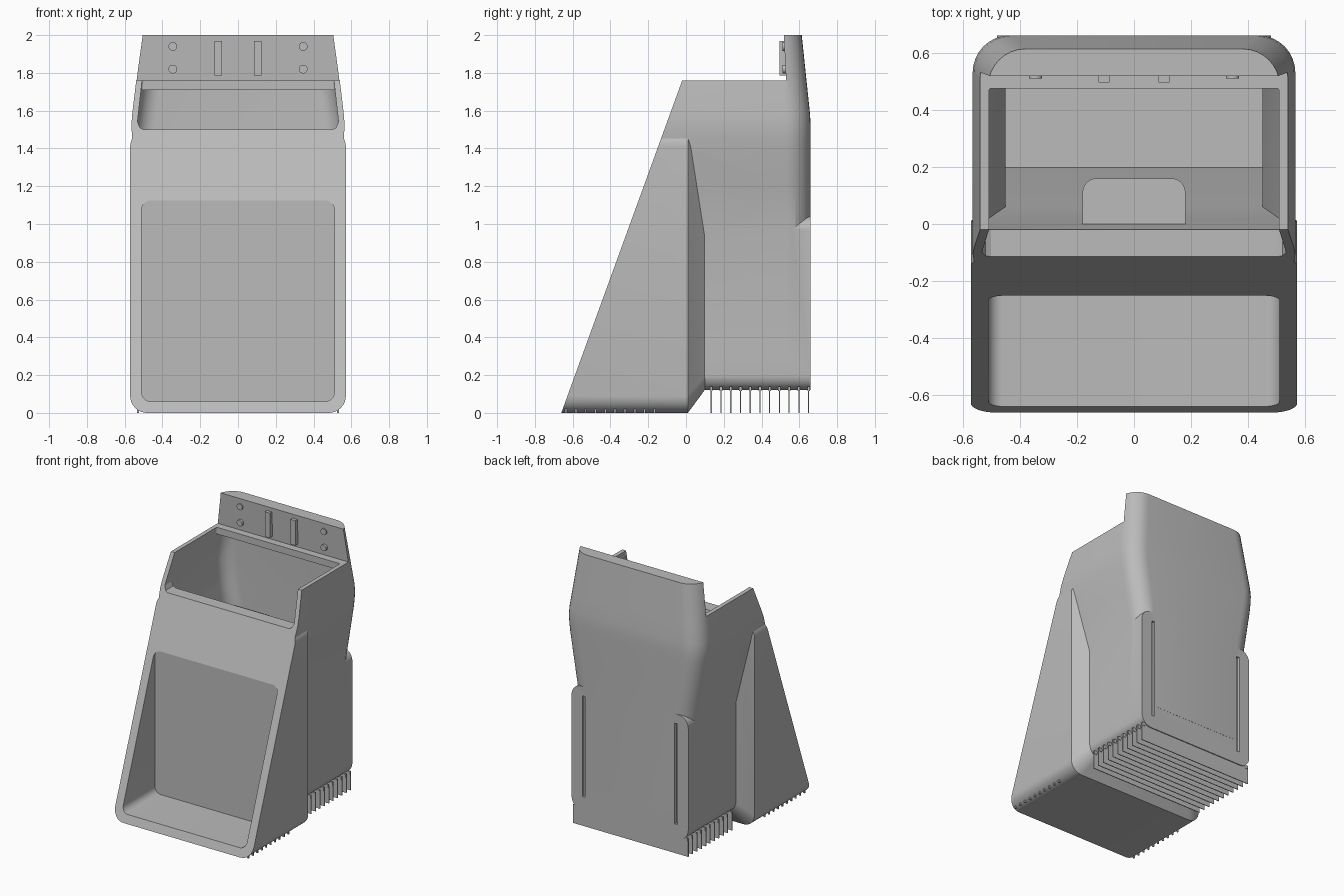
import bpy, bmesh, math
from mathutils import Vector

cube = bpy.data.objects.get("Cube")
if cube:
    bpy.data.objects.remove(cube, do_unlink=True)

GREY = (0.5, 0.5, 0.5, 1)
mat = bpy.data.materials.new("light grey plastic")
mat.use_nodes = True
mat.diffuse_color = GREY
mat.node_tree.nodes["Principled BSDF"].inputs["Base Color"].default_value = GREY


def loft(name, rings):
    """Closed solid through rings that share a point count."""
    bm = bmesh.new()
    rows = [[bm.verts.new(p) for p in ring] for ring in rings]
    n = len(rows[0])
    for a, b in zip(rows, rows[1:]):
        for i in range(n):
            bm.faces.new((a[i], a[(i + 1) % n], b[(i + 1) % n], b[i]))
    bm.faces.new(rows[0])
    bm.faces.new(rows[-1])
    bmesh.ops.recalc_face_normals(bm, faces=bm.faces)
    mesh = bpy.data.meshes.new(name)
    bm.to_mesh(mesh)
    bm.free()
    mesh.materials.append(mat)
    obj = bpy.data.objects.new(name, mesh)
    bpy.context.collection.objects.link(obj)
    return obj


def box(name, x0, x1, y0, y1, z0, z1):
    return loft(name, [[(x0, y0, z), (x1, y0, z), (x1, y1, z), (x0, y1, z)] for z in (z0, z1)])


def arc(cx, cy, r, start, steps=8):
    angles = [math.radians(start + 90 * i / steps) for i in range(steps + 1)]
    return [(cx + r * math.cos(a), cy + r * math.sin(a)) for a in angles]


def upright_ring(hx, z0, z1, r, y):
    """Rounded rectangle facing the front."""
    pts = (arc(hx - r, z1 - r, r, 0) + arc(r - hx, z1 - r, r, 90)
           + arc(r - hx, z0 + r, r, 180) + arc(hx - r, z0 + r, r, 270))
    return [(x, y, z) for x, z in pts]


def level_ring(z, hx, front, back, r):
    """Horizontal outline with a square front and rounded back corners."""
    pts = arc(hx - r, back - r, r, 0) + arc(r - hx, back - r, r, 90)
    return [(x, y, z) for x, y in pts + [(-hx, front), (hx, front)]]


def combine(body, other, operation):
    mod = body.modifiers.new("bool", 'BOOLEAN')
    mod.operation, mod.solver, mod.object = operation, 'EXACT', other
    bpy.context.view_layer.update()
    done = body.evaluated_get(bpy.context.evaluated_depsgraph_get())
    mesh = bpy.data.meshes.new_from_object(done)
    body.modifiers.clear()
    body.data = mesh
    bpy.data.objects.remove(other, do_unlink=True)


def width(z):
    """Half width of the flared shell at a height."""
    if z > 1.5:
        return 0.57 - 0.12 * (z - 1.5)
    return 0.48 + 0.09 * max(0, z - 0.94) / 0.56


# flared shell, softened at its widest level
levels = [0.3, 0.94, 1.2, 1.4, 1.46, 1.52, 1.58, 1.7, 2.0]
body = loft("hopper_body", [
    level_ring(z, width(z) - (0.003 if 1.45 < z < 1.55 else 0), -0.7,
               0.66 - 0.105 * max(0, z - 1.55), 0.13) for z in levels])

# lower back housing and tapered front housing
combine(body, loft("back_housing", [upright_ring(0.48, 0.12, 1.04, 0.08, y) for y in (0.05, 0.659)]), 'UNION')
combine(body, loft("front_housing", [
    upright_ring(0.571, 0, 1.5, 0.09, -0.75), upright_ring(0.571, 0, 1.5, 0.09, 0.01),
    upright_ring(0.478, 0.122, 1.4, 0.07, 0.1)]), 'UNION')

# sloped front cut and flat top cut in front of the back plate
combine(body, loft("slope_cutter", [
    [(x, -0.66 - 0.0364, -0.1), (x, 0.1036, 2.1), (x, -1, 2.1), (x, -1, -0.1)] for x in (-1, 1)]), 'DIFFERENCE')
combine(body, loft("top_cutter", [
    [(x, -1, 1.76), (x, 0.53, 1.76), (x, 0.513, 2.1), (x, -1, 2.1)] for x in (-1, 1)]), 'DIFFERENCE')

# hopper cavity, its wide mouth and the front bin
cavity = [(0.2, 0.2), (0.6, 0.2), (0.94, 0.06), (1.3, 0.02), (1.5, -0.02), (1.71, -0.02)]
combine(body, loft("cavity_cutter", [
    level_ring(z, width(z) - 0.03, front, 0.61, 0.1) for z, front in cavity]), 'DIFFERENCE')
mouth = [(1.5, 0.07), (1.51, 0.05), (1.54, 0.033), (1.9, 0.03)]
combine(body, loft("mouth_cutter", [
    level_ring(z, width(z) - inset, -1, 0.475, 0.01) for z, inset in mouth]), 'DIFFERENCE')
combine(body, loft("bin_cutter", [
    upright_ring(0.51, 0.06, 1.125, 0.05, y) for y in (-1, -0.25)]), 'DIFFERENCE')

# grooves in the back panel
for x in (-0.38, 0.38):
    combine(body, box("groove_cutter", x - 0.012, x + 0.012, 0.64, 0.7, 0.22, 0.97), 'DIFFERENCE')

# rounded block inside the hopper
block = loft("inner_block", [level_ring(z, 0.18, -0.01, 0.16, 0.05) for z in (0.9, 1.4)])

# bars and studs on the back plate
for x in (-0.105, 0.105):
    box("plate_bar", x - 0.02, x + 0.02, 0.495, 0.535, 1.785, 1.97)
studs = []
for x in (-0.345, 0.345):
    for z in (1.82, 1.94):
        studs.append(loft("plate_stud", [upright_ring(0.023, -0.023, 0.023, 0.0229, y) for y in (0.51, 0.54)]))
        studs[-1].location = (x, 0, z)

# support fins below the back housing
for i in range(11):
    y = 0.134 + 0.0515 * i
    box("support_fin", -0.475, 0.475, y - 0.003, y + 0.003, 0, 0.13)
    for x in (-0.46, 0.46):
        box("fin_tab", x - 0.012, x + 0.012, y - 0.007, y + 0.007, 0.115, 0.14)

# short supports below the front housing's rounded edges
for i in range(10):
    y = -0.635 + 0.052 * i
    for x in (-0.53, 0.53):
        box("edge_support", x - 0.006, x + 0.006, y - 0.005, y + 0.005, 0, 0.025)

for obj in [body, block] + studs:
    bpy.ops.object.select_all(action='DESELECT')
    obj.select_set(True)
    bpy.context.view_layer.objects.active = obj
    bpy.ops.object.shade_smooth_by_angle(angle=math.radians(25))
